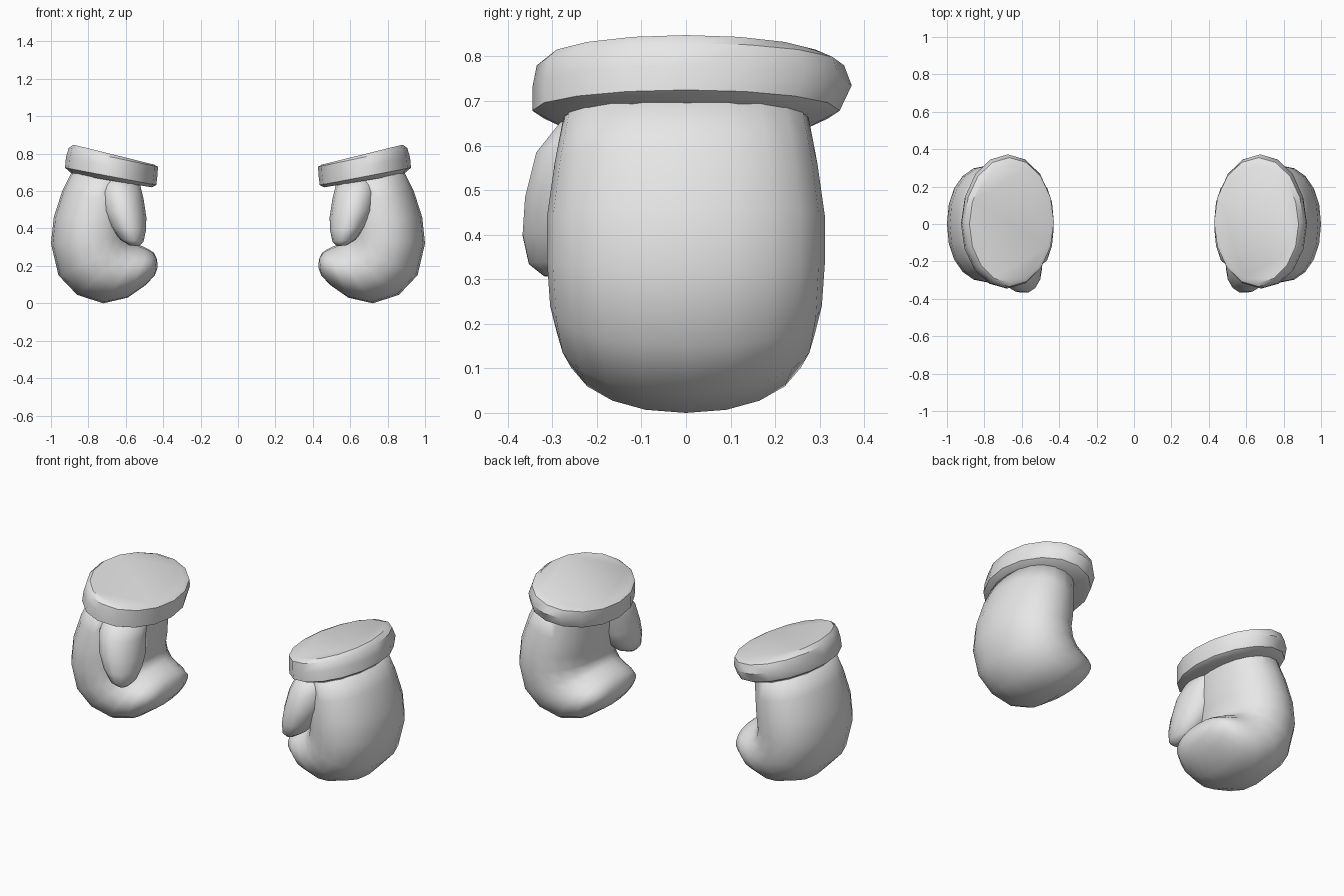
import bpy
import bmesh
from math import cos, sin, pi, radians
from mathutils import Vector

cube = bpy.data.objects.get("Cube")
if cube:
    bpy.data.objects.remove(cube, do_unlink=True)

grey = bpy.data.materials.new("plain_grey")
grey.use_nodes = True
grey.diffuse_color = (0.8, 0.8, 0.8, 1)
grey.node_tree.nodes["Principled BSDF"].inputs["Base Color"].default_value = (0.8, 0.8, 0.8, 1)


def signed_pow(v, e):
    return abs(v) ** e * (1 if v >= 0 else -1)


def loft(name, stations, sides, side, angle, power=1.0):
    """Skin oval rings; each station is inner x, z, outer x, z, half depth, y centre."""
    bm = bmesh.new()
    rings = []
    for xi, zi, xo, zo, depth, yc in stations:
        mid = Vector(((xi + xo) / 2, yc, (zi + zo) / 2))
        half = Vector(((xo - xi) / 2, 0, (zo - zi) / 2))
        ring = []
        for k in range(sides):
            a = 2 * pi * k / sides
            p = mid + half * signed_pow(cos(a), power)
            p.y += depth * signed_pow(sin(a), power)
            ring.append(bm.verts.new((p.x * side, p.y, p.z)))
        rings.append(ring)
    for r, s in zip(rings, rings[1:]):
        for k in range(sides):
            n = (k + 1) % sides
            bm.faces.new((r[k], r[n], s[n], s[k]))
    bm.faces.new(rings[0])
    bm.faces.new(rings[-1])
    bmesh.ops.recalc_face_normals(bm, faces=bm.faces)
    mesh = bpy.data.meshes.new(name)
    bm.to_mesh(mesh)
    bm.free()
    mesh.materials.append(grey)
    obj = bpy.data.objects.new(name, mesh)
    bpy.context.collection.objects.link(obj)
    bpy.ops.object.select_all(action='DESELECT')
    obj.select_set(True)
    bpy.context.view_layer.objects.active = obj
    bpy.ops.object.shade_smooth_by_angle(angle=radians(angle))
    return obj


# Hand curls from the wrist, round the knuckles and back to the fingertips
hand = [
    (0.54, 0.66, 0.88, 0.72, 0.27, 0),
    (0.55, 0.52, 0.94, 0.60, 0.295, 0),
    (0.56, 0.42, 0.985, 0.46, 0.312, 0),
    (0.57, 0.36, 1.0, 0.32, 0.312, 0),
    (0.56, 0.33, 0.96, 0.15, 0.305, 0),
    (0.54, 0.315, 0.86, 0.045, 0.29, 0),
    (0.51, 0.305, 0.72, 0.0, 0.27, 0),
    (0.48, 0.29, 0.59, 0.03, 0.245, 0),
    (0.45, 0.27, 0.49, 0.10, 0.20, 0),
    (0.435, 0.24, 0.445, 0.15, 0.12, 0),
    (0.43, 0.21, 0.43, 0.19, 0.03, 0),
]

# Thumb lies across the front of the palm and points down
thumb = [
    (0.53, 0.66, 0.74, 0.68, 0.14, -0.13),
    (0.505, 0.56, 0.74, 0.60, 0.15, -0.19),
    (0.49, 0.46, 0.725, 0.50, 0.15, -0.215),
    (0.492, 0.39, 0.68, 0.41, 0.13, -0.24),
    (0.505, 0.33, 0.63, 0.34, 0.09, -0.265),
    (0.53, 0.305, 0.58, 0.31, 0.04, -0.28),
]

# Thick tilted cuff with rounded rims
cuff = [
    (0.46, 0.62, 0.885, 0.69, 0.30, 0),
    (0.437, 0.632, 0.925, 0.725, 0.345, 0),
    (0.43, 0.69, 0.92, 0.78, 0.358, 0.014),
    (0.428, 0.73, 0.905, 0.83, 0.345, 0.01),
    (0.45, 0.742, 0.88, 0.848, 0.315, 0.0),
]

for label, side in (("left", 1), ("right", -1)):
    loft(label + "_hand", hand, 20, side, 80, 0.93)
    loft(label + "_thumb", thumb, 14, side, 80)
    loft(label + "_cuff", cuff, 16, side, 38)
